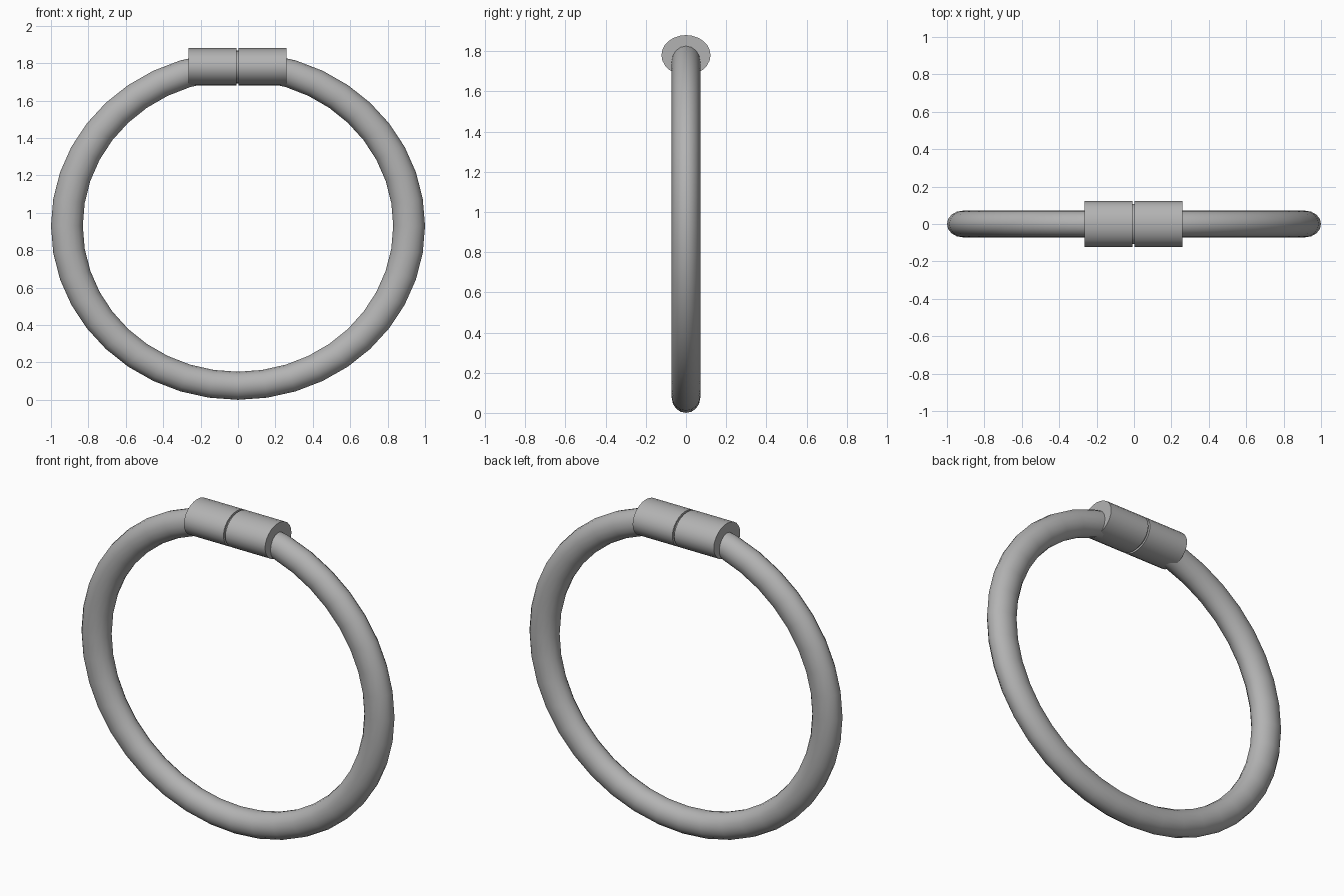
import bpy, bmesh, math

cube = bpy.data.objects.get("Cube")
if cube:
    bpy.data.objects.remove(cube, do_unlink=True)

metal = bpy.data.materials.new("grey_metal")
GREY = (0.45, 0.45, 0.45, 1)
metal.diffuse_color = GREY
metal.use_nodes = True
metal.node_tree.nodes["Principled BSDF"].inputs["Base Color"].default_value = GREY


def add_part(name, bm):
    bmesh.ops.recalc_face_normals(bm, faces=bm.faces)
    mesh = bpy.data.meshes.new(name)
    bm.to_mesh(mesh)
    bm.free()
    mesh.materials.append(metal)
    obj = bpy.data.objects.new(name, mesh)
    bpy.context.collection.objects.link(obj)
    bpy.ops.object.select_all(action="DESELECT")
    obj.select_set(True)
    bpy.context.view_layer.objects.active = obj
    bpy.ops.object.shade_smooth_by_angle(angle=math.radians(40))
    return obj


# Hoop: tube swept round a slightly flattened circle, thicker at the sides
def hoop(steps=40, sides=16):
    bm = bmesh.new()
    rings = []
    for i in range(steps):
        t = math.tau * i / steps
        ring = []
        for j in range(sides):
            s = math.tau * j / sides
            ring.append(bm.verts.new((
                math.cos(t) * (0.915 + 0.085 * math.cos(s)),
                0.071 * math.sin(s),
                0.93 + math.sin(t) * (0.855 + 0.075 * math.cos(s)))))
        rings.append(ring)
    for i in range(steps):
        a, b = rings[i], rings[(i + 1) % steps]
        for j in range(sides):
            k = (j + 1) % sides
            bm.faces.new((a[j], a[k], b[k], b[j]))
    return add_part("hoop", bm)


# Clasp piece: capped oval cylinder lying along x
def barrel(name, x0, x1, ry, rz, sides=24):
    bm = bmesh.new()
    ends = [[bm.verts.new((x, ry * math.cos(math.tau * j / sides),
                           1.78 + rz * math.sin(math.tau * j / sides)))
             for j in range(sides)] for x in (x0, x1)]
    for j in range(sides):
        k = (j + 1) % sides
        bm.faces.new((ends[0][j], ends[0][k], ends[1][k], ends[1][j]))
    for end in ends:
        bm.faces.new(end)
    return add_part(name, bm)


hoop()
barrel("right_clasp_half", -0.265, -0.009, 0.122, 0.1)
barrel("left_clasp_half", 0.003, 0.26, 0.122, 0.1)
barrel("clasp_core", -0.03, 0.03, 0.108, 0.088)
